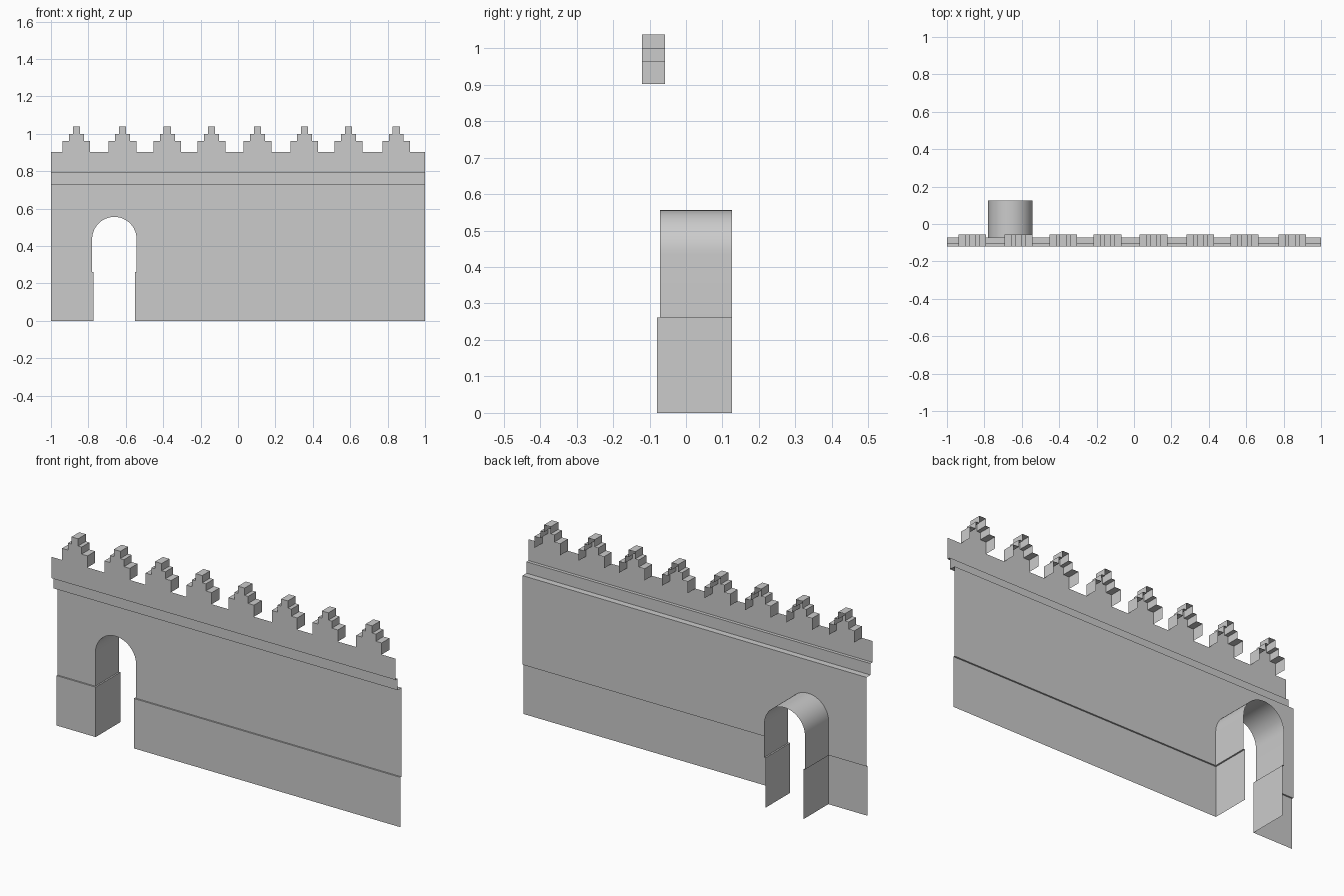
import bpy, bmesh, math

if "Cube" in bpy.data.objects:
    bpy.data.objects.remove(bpy.data.objects["Cube"])

WALL_Y, BASE_Y, BAND_Y, PARA_Y = -0.071, -0.079, -0.104, -0.121
MERLON_BACK, TUNNEL_BACK = -0.057, 0.126
BASE_Z, BAND_Z, PARA_Z, TOP_Z = 0.262, 0.73, 0.79, 0.902
DOOR_X, DOOR_R, SPRING_Z = -0.661, 0.119, 0.437
BASE_GAP = 0.111


def finish(name, bm, smooth=False):
    bmesh.ops.remove_doubles(bm, verts=bm.verts, dist=1e-5)
    me = bpy.data.meshes.new(name)
    bm.to_mesh(me)
    bm.free()
    ob = bpy.data.objects.new(name, me)
    bpy.context.collection.objects.link(ob)
    if smooth:
        bpy.context.view_layer.objects.active = ob
        ob.select_set(True)
        bpy.ops.object.shade_smooth_by_angle(angle=math.radians(30))
        ob.select_set(False)
    return ob


def panel(bm, pts, y):
    """Flat sheet facing the front, from an x-z outline."""
    f = bm.faces.new([bm.verts.new((x, y, z)) for x, z in pts])
    f.normal_update()
    if f.normal.y > 0:
        f.normal_flip()
    bmesh.ops.triangulate(bm, faces=[f])


def strip(bm, path, y0, y1):
    """Sheet swept along y from an x-z path."""
    a = [bm.verts.new((x, y0, z)) for x, z in path]
    b = [bm.verts.new((x, y1, z)) for x, z in path]
    for i in range(len(path) - 1):
        bm.faces.new((a[i], a[i + 1], b[i + 1], b[i]))


def rect(x0, x1, z0, z1):
    return [(x0, z0), (x1, z0), (x1, z1), (x0, z1)]


# Doorway outline, left to right over the arch
N = 24
arch = [(DOOR_X - DOOR_R * math.cos(math.pi * i / N),
         SPRING_Z + DOOR_R * math.sin(math.pi * i / N)) for i in range(N + 1)]
door = [(DOOR_X - DOOR_R, BASE_Z)] + arch + [(DOOR_X + DOOR_R, BASE_Z)]

# Main wall with arched opening
bm = bmesh.new()
panel(bm, [(-1, BASE_Z)] + door + [(1, BASE_Z), (1, BAND_Z), (-1, BAND_Z)], WALL_Y)
finish("main_wall", bm)

# Passage lining behind the opening
bm = bmesh.new()
strip(bm, door, WALL_Y, TUNNEL_BACK)
finish("arched_passage", bm, smooth=True)

# Base course on both sides of the door, with ledges and passage sides
bm = bmesh.new()
for s, end in ((-1, -1.0), (1, 1.0)):
    edge = DOOR_X + s * BASE_GAP
    panel(bm, rect(min(end, edge), max(end, edge), 0, BASE_Z), BASE_Y)
    strip(bm, [(end, BASE_Z), (edge, BASE_Z)], BASE_Y, WALL_Y)
    strip(bm, [(edge, 0), (edge, BASE_Z)], BASE_Y, TUNNEL_BACK)
    strip(bm, [(edge, BASE_Z), (DOOR_X + s * DOOR_R, BASE_Z)], WALL_Y, TUNNEL_BACK)
finish("base_course", bm)

# Projecting band
bm = bmesh.new()
strip(bm, [(-1, BAND_Z), (1, BAND_Z)], BAND_Y, WALL_Y)
panel(bm, rect(-1, 1, BAND_Z, PARA_Z), BAND_Y)
strip(bm, [(-1, PARA_Z), (1, PARA_Z)], PARA_Y, BAND_Y)
finish("band", bm)

# Stepped merlon outlines along the parapet
half = [(0.074, TOP_Z), (0.074, 0.963), (0.040, 0.963), (0.040, 1.0),
        (0.019, 1.0), (0.019, 1.038)]
centres = [-0.864, -0.618, -0.378, -0.142, 0.104, 0.355, 0.591, 0.846]
merlons = [[(c - x, z) for x, z in half] + [(c + x, z) for x, z in reversed(half)]
           for c in centres]

# Parapet face, flush with the merlon fronts
bm = bmesh.new()
crest = [p for m in merlons for p in m]
panel(bm, [(-1, PARA_Z), (-1, TOP_Z)] + crest + [(1, TOP_Z), (1, PARA_Z)], PARA_Y)
finish("parapet", bm)

# Open-backed merlon sides and tops
bm = bmesh.new()
for m in merlons:
    strip(bm, m, PARA_Y, MERLON_BACK)
finish("merlons", bm)
